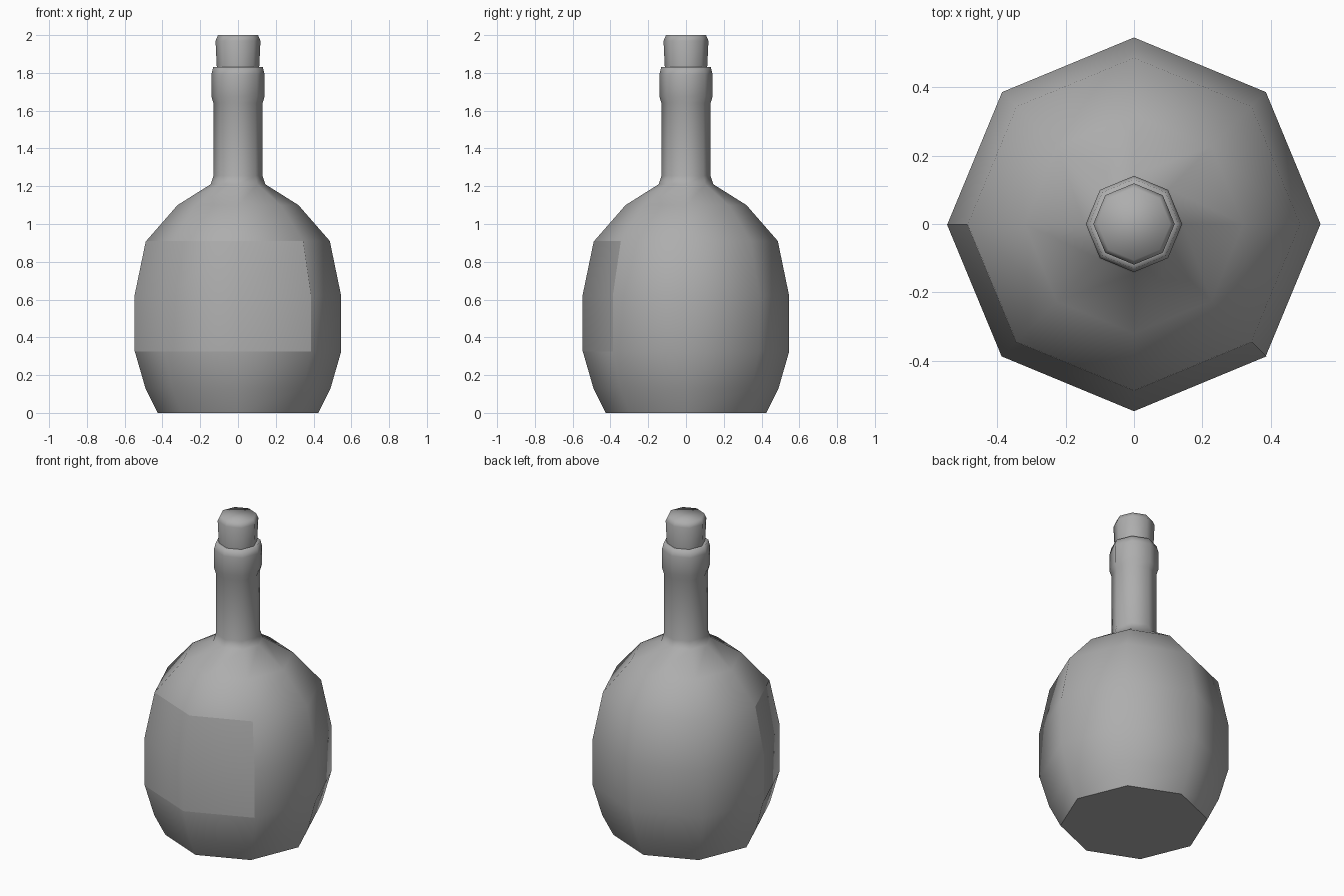
import bpy, bmesh, math

if "Cube" in bpy.data.objects:
    bpy.data.objects.remove(bpy.data.objects["Cube"])

SIDES = 8

# Dark grey shared by all parts
grey = bpy.data.materials.new("dark_grey")
grey.diffuse_color = (0.42, 0.42, 0.42, 1)
grey.use_nodes = True
grey.node_tree.nodes["Principled BSDF"].inputs["Base Color"].default_value = grey.diffuse_color


def lathe(name, profile, segments=range(SIDES), base=False, top=False):
    """Revolve (radius, z) points into an eight-sided smooth-shaded part."""
    bm = bmesh.new()

    def ring(r, z):
        return [bm.verts.new((r * math.cos(math.tau * i / SIDES),
                              r * math.sin(math.tau * i / SIDES), z))
                for i in range(SIDES)]

    rings = [ring(r, z) for r, z in profile]
    for a, b in zip(rings, rings[1:]):
        for i in segments:
            j = (i + 1) % SIDES
            bm.faces.new((a[i], a[j], b[j], b[i]))
    if base:  # separate ring keeps the base edge crisp
        bm.faces.new(ring(*profile[0])[::-1])
    if top:
        bm.faces.new(rings[-1])
    loose = [v for v in bm.verts if not v.link_faces]
    bmesh.ops.delete(bm, geom=loose, context='VERTS')
    for f in bm.faces:
        f.smooth = True
    mesh = bpy.data.meshes.new(name)
    bm.to_mesh(mesh)
    bm.free()
    mesh.materials.append(grey)
    obj = bpy.data.objects.new(name, mesh)
    bpy.context.collection.objects.link(obj)
    return obj


# Glass bottle from base to rim
lathe("bottle", [(0.425, 0), (0.49, 0.13), (0.546, 0.325), (0.546, 0.62),
                 (0.486, 0.91), (0.32, 1.10), (0.145, 1.21), (0.13, 1.255),
                 (0.13, 1.64), (0.141, 1.675), (0.141, 1.79), (0.131, 1.83),
                 (0.112, 1.83)], base=True)

# Label wrapped around the left and front, just proud of the glass
lathe("label", [(0.548, 0.325), (0.548, 0.62), (0.488, 0.91)],
      segments=(4, 5, 6))

# Cork stopper with a chamfered, softly shaded top
lathe("cork", [(0.112, 1.825), (0.119, 1.97), (0.106, 2.0)], top=True)
